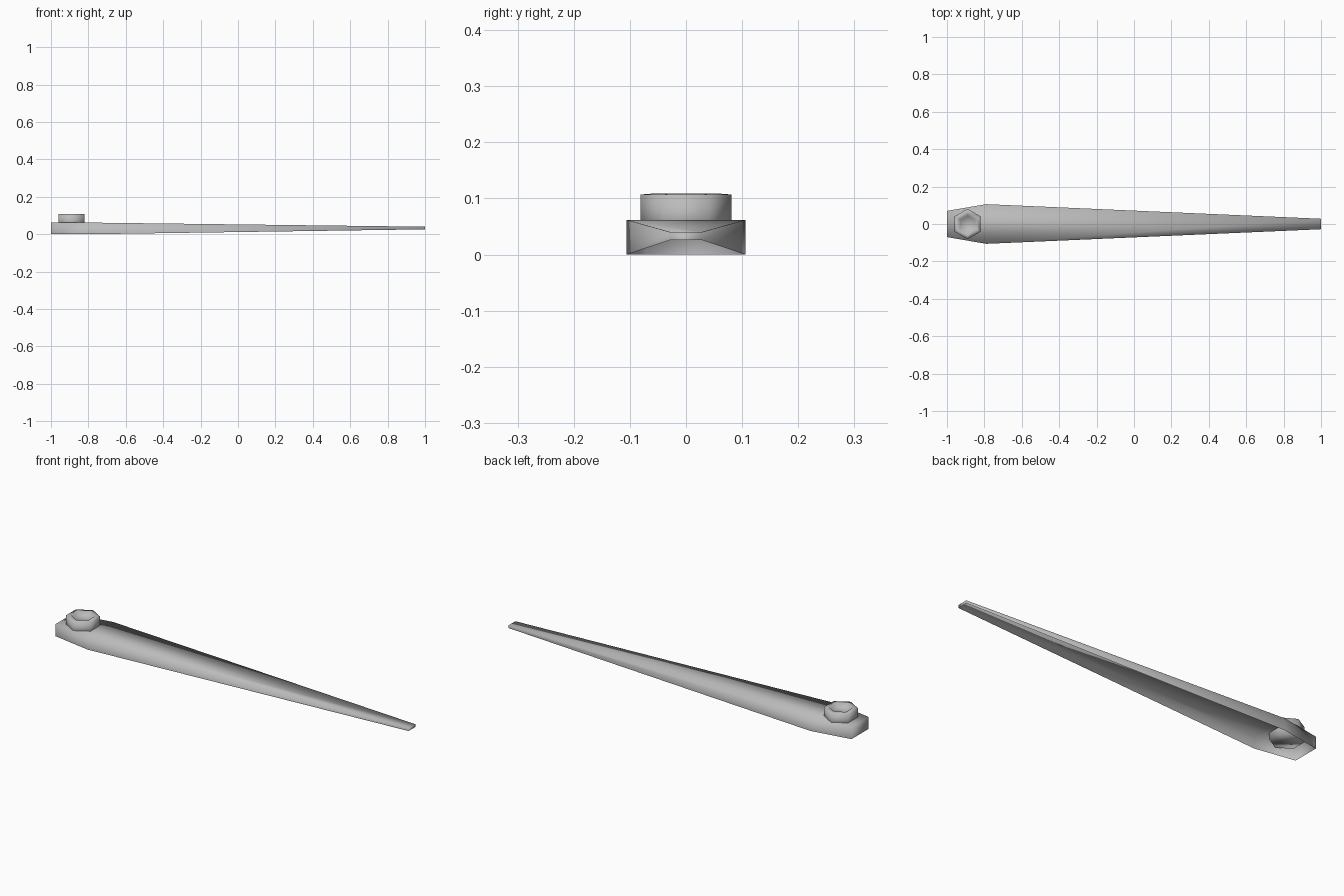
import bpy, bmesh, math

cube = bpy.data.objects.get("Cube")
if cube:
    bpy.data.objects.remove(cube, do_unlink=True)

# Single grey metal
metal = bpy.data.materials.new("grey_metal")
metal.use_nodes = True
GREY = (0.5, 0.5, 0.5, 1)
metal.diffuse_color = GREY
metal.node_tree.nodes["Principled BSDF"].inputs["Base Color"].default_value = GREY


def finish(bm, name):
    """Turn a bmesh into a smooth shaded object."""
    for face in bm.faces:
        face.smooth = True
    mesh = bpy.data.meshes.new(name)
    bm.to_mesh(mesh)
    bm.free()
    mesh.materials.append(metal)
    obj = bpy.data.objects.new(name, mesh)
    bpy.context.collection.objects.link(obj)
    return obj


# Arm: tapered channel, open underneath; stations are x, half width, bottom, top
stations = [(-1, 0.07, 0, 0.062), (-0.79, 0.106, 0, 0.062), (1, 0.028, 0.026, 0.04)]
bm = bmesh.new()
rings = []
for x, w, low, high in stations:
    profile = [(-w, low), (-w, high), (w, high), (w, low)]
    rings.append([bm.verts.new((x, y, z)) for y, z in profile])
for a, b in zip(rings, rings[1:]):
    for i in range(3):
        bm.faces.new((a[i], b[i], b[i + 1], a[i + 1]))
bm.faces.new(rings[0])
bm.faces.new(rings[-1][::-1])
# Keep the outside as the facing side of the open shell
top = max(bm.faces, key=lambda f: f.calc_center_median().z * f.calc_area())
bmesh.ops.recalc_face_normals(bm, faces=bm.faces[:])
top.normal_update()
if top.normal.z < 0:
    bmesh.ops.reverse_faces(bm, faces=bm.faces[:])
finish(bm, "wiper_arm")

# Pivot nut: hexagon through the arm with a recessed top; rings are radius, z
bm = bmesh.new()
levels = [(0.081, 0.032), (0.081, 0.107), (0.056, 0.109), (0.045, 0.093)]
rings = []
for r, z in levels:
    angles = [math.radians(30 + 60 * i) for i in range(6)]
    rings.append([bm.verts.new((-0.89 + r * math.cos(a), r * math.sin(a), z)) for a in angles])
for a, b in zip(rings, rings[1:]):
    for i in range(6):
        j = (i + 1) % 6
        bm.faces.new((a[i], a[j], b[j], b[i]))
bm.faces.new(rings[0][::-1])
bm.faces.new(rings[-1])
finish(bm, "pivot_nut")
